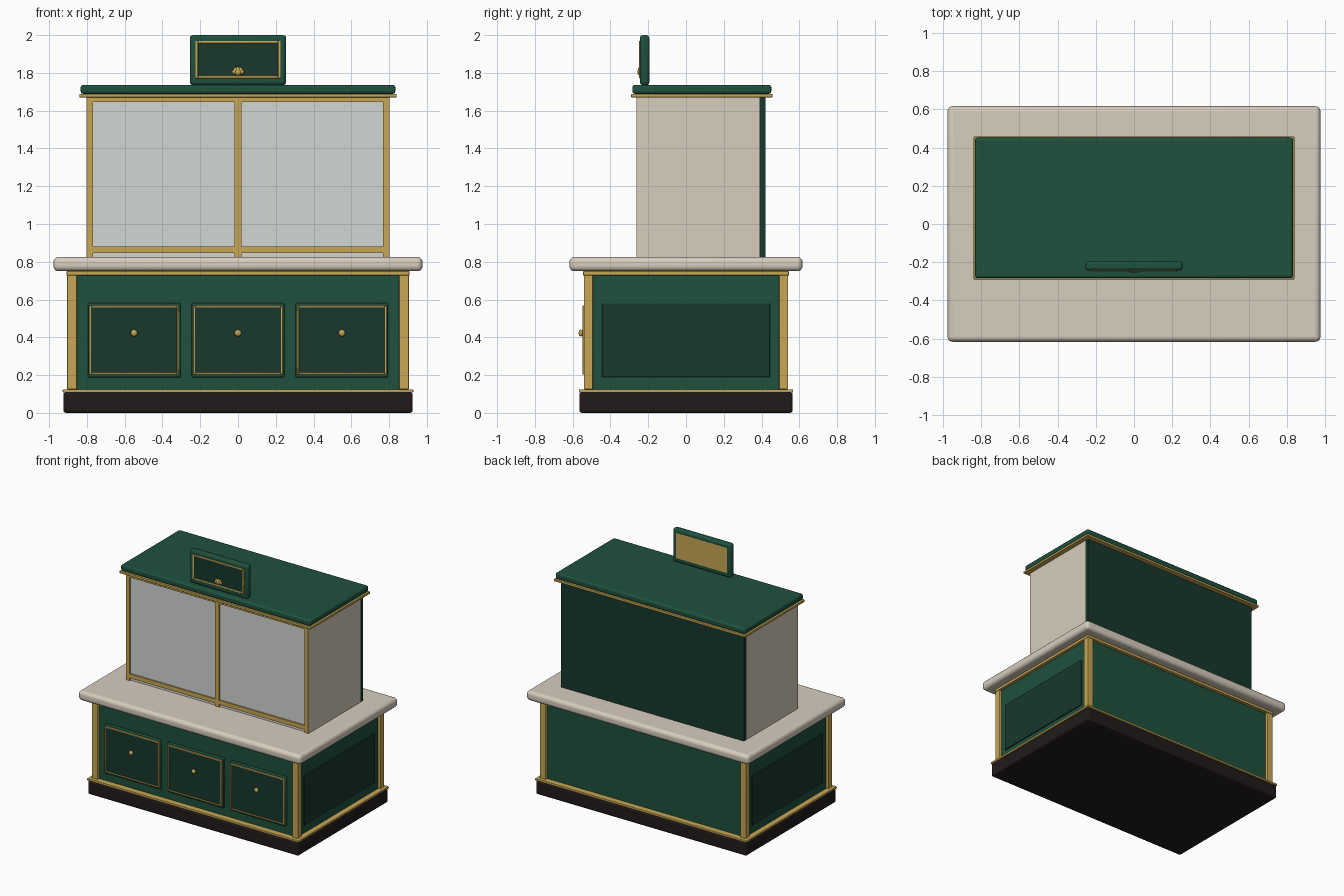
import bpy, math

if "Cube" in bpy.data.objects:
    bpy.data.objects.remove(bpy.data.objects["Cube"])


def mat(name, rgb):
    m = bpy.data.materials.new(name)
    m.diffuse_color = (*rgb, 1)
    m.use_nodes = True
    m.node_tree.nodes["Principled BSDF"].inputs["Base Color"].default_value = m.diffuse_color
    return m


GREEN = mat("green", (0.013, 0.082, 0.048))
DARK = mat("dark_green", (0.009, 0.038, 0.026))
BRASS = mat("brass", (0.58, 0.39, 0.09))
CREAM = mat("cream", (0.68, 0.61, 0.51))
GLASS = mat("glass", (0.64, 0.68, 0.65))
BLACK = mat("black", (0.015, 0.011, 0.010))


def finish(ob, name, m):
    ob.name = name
    ob.data.materials.append(m)
    return ob


def box(name, x, y, z, m, bevel=0, seg=3):
    """Box from (min, max) pairs, with optional rounded edges."""
    bpy.ops.mesh.primitive_cube_add(size=1, location=[sum(r) / 2 for r in (x, y, z)])
    ob = finish(bpy.context.object, name, m)
    ob.scale = [r[1] - r[0] for r in (x, y, z)]
    bpy.ops.object.transform_apply(location=False, rotation=False, scale=True)
    if bevel:
        b = ob.modifiers.new("bevel", "BEVEL")
        b.width, b.segments = bevel, seg
        bpy.ops.object.shade_smooth_by_angle(angle=math.radians(40))
    return ob


def frame(name, x, y, z, t, m):
    """Four thin bars around a rectangle facing the front."""
    for side, x0 in (("left", x[0]), ("right", x[1] - t)):
        box(f"{name}_{side}", (x0, x0 + t), y, z, m, 0.003, 2)
    for side, z0 in (("bottom", z[0]), ("top", z[1] - t)):
        box(f"{name}_{side}", (x[0] + t, x[1] - t), y, (z0, z0 + t), m, 0.003, 2)


def ball(name, loc, r, m, scale=(1, 1, 1)):
    bpy.ops.mesh.primitive_uv_sphere_add(segments=20, ring_count=12, radius=r, location=loc)
    ob = finish(bpy.context.object, name, m)
    ob.scale = scale
    bpy.ops.object.shade_smooth()
    return ob


# Base cabinet
box("plinth", (-.925, .925), (-.565, .565), (0, .108), BLACK, .014)
box("lower_trim", (-.928, .928), (-.567, .567), (.108, .125), BRASS, .004)
box("cabinet_body", (-.885, .885), (-.52, .52), (.125, .73), GREEN)
box("upper_trim", (-.908, .908), (-.545, .545), (.727, .75), BRASS, .004)
box("countertop", (-.977, .977), (-.617, .617), (.75, .826), CREAM, .028, 5)
for sx in (-1, 1):
    for sy in (-1, 1):
        box("corner_post", sorted((sx * .853, sx * .905)), sorted((sy * .493, sy * .541)),
            (.125, .73), BRASS, .004)
    box("side_panel", sorted((sx * .88, sx * .893)), (-.445, .445), (.19, .58), DARK, .004)

# Drawer fronts with brass beading and knobs
for cx in (-.55, 0, .55):
    box("drawer_frame", (cx - .245, cx + .245), (-.535, -.515), (.188, .582), GREEN, .006)
    box("drawer_panel", (cx - .23, cx + .23), (-.541, -.53), (.205, .565), DARK)
    frame("drawer_bead", (cx - .238, cx + .238), (-.547, -.53), (.202, .568), .011, BRASS)
    bpy.ops.mesh.primitive_cylinder_add(vertices=16, radius=.009, depth=.02,
                                        location=(cx, -.545, .423),
                                        rotation=(math.pi / 2, 0, 0))
    finish(bpy.context.object, "knob_stem", BRASS)
    ball("knob", (cx, -.556, .423), .018, BRASS, (1, .7, 1))

# Display case
for sx in (-1, 1):
    box("case_side", sorted((sx * .785, sx * .802)), (-.26, .39), (.826, 1.675), CREAM)
    box("case_front_post", sorted((sx * .768, sx * .8)), (-.263, -.232), (.826, 1.675), BRASS)
box("case_back", (-.801, .801), (.39, .42), (.826, 1.675), DARK)
box("case_glass", (-.785, .785), (-.25, -.242), (.826, 1.675), GLASS)
box("case_mullion", (-.018, .018), (-.263, -.232), (.826, 1.675), BRASS)
for name, z in (("bottom", (.846, .88)), ("top", (1.645, 1.675))):
    box(f"case_{name}_rail", (-.768, .768), (-.261, -.234), z, BRASS)
for z in (1.03, 1.42):
    box("inner_shelf", (-.785, .785), (-.22, .39), (z - .01, z + .01), GLASS)
box("case_top_trim", (-.84, .84), (-.29, .458), (1.67, 1.689), BRASS, .004)
box("case_top", (-.833, .833), (-.284, .452), (1.689, 1.737), GREEN, .014)

# Sign board with blank panel and shell ornament
box("sign_board", (-.255, .255), (-.244, -.194), (1.735, 2.0), GREEN, .016)
box("sign_back_plate", (-.225, .225), (-.2, -.1935), (1.77, 1.97), BRASS)
box("sign_panel", (-.215, .215), (-.246, -.24), (1.78, 1.96), DARK)
frame("sign_trim", (-.226, .226), (-.249, -.235), (1.771, 1.97), .014, BRASS)
for i in range(5):
    a = math.radians(10 + 40 * i)
    ball("shell_lobe", (.02 * math.cos(a), -.246, 1.803 + .017 * math.sin(a)), .012, BRASS, (1, .6, 1))
ball("shell_centre", (0, -.246, 1.805), .018, BRASS, (1, .6, 1))
